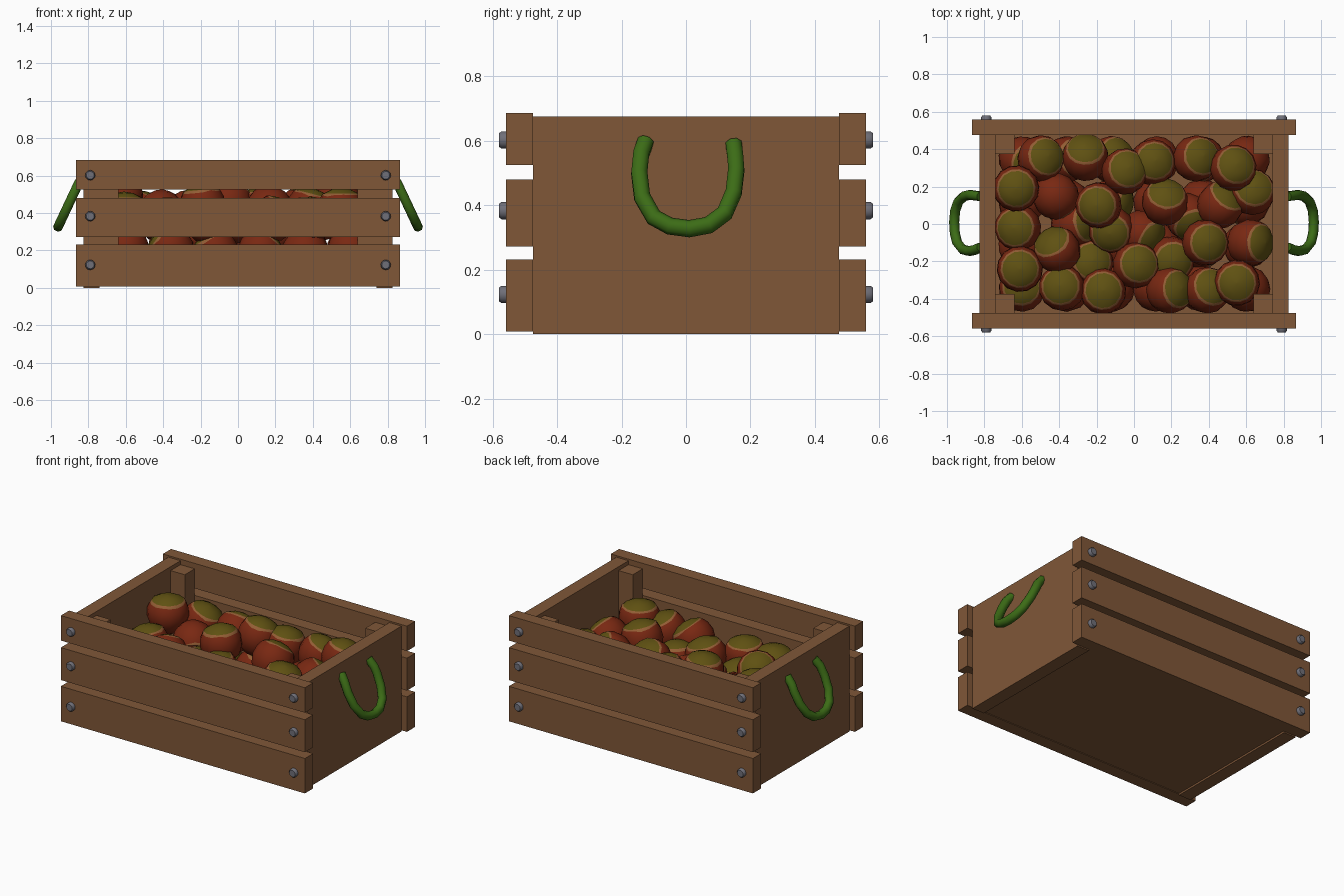
import bpy, bmesh, math, random
from mathutils import Vector, Matrix

if "Cube" in bpy.data.objects:
    bpy.data.objects.remove(bpy.data.objects["Cube"])

random.seed(4)

def material(name, rgb):
    m = bpy.data.materials.new(name)
    m.diffuse_color = (*rgb, 1)
    m.use_nodes = True
    m.node_tree.nodes["Principled BSDF"].inputs["Base Color"].default_value = m.diffuse_color
    return m

WOOD = material("wood", (0.215, 0.095, 0.039))
SHELL = material("red_shell", (0.19, 0.021, 0.006))
RIM = material("tan_rim", (0.29, 0.11, 0.035))
CAP = material("olive_cap", (0.115, 0.082, 0.006))
GREEN = material("green_rope", (0.045, 0.15, 0.008))
STEEL = material("grey_steel", (0.16, 0.16, 0.19))

def finish(name, bm, mats, smooth=None):
    bmesh.ops.recalc_face_normals(bm, faces=bm.faces)
    me = bpy.data.meshes.new(name)
    bm.to_mesh(me)
    bm.free()
    for m in mats:
        me.materials.append(m)
    ob = bpy.data.objects.new(name, me)
    bpy.context.collection.objects.link(ob)
    if smooth:
        bpy.ops.object.select_all(action='DESELECT')
        ob.select_set(True)
        bpy.context.view_layer.objects.active = ob
        bpy.ops.object.shade_smooth_by_angle(angle=math.radians(smooth))
    return ob

def box(name, x, y, z):
    bm = bmesh.new()
    size = [b - a for a, b in (x, y, z)]
    mid = [(a + b) / 2 for a, b in (x, y, z)]
    bmesh.ops.create_cube(bm, size=1, matrix=Matrix.Translation(mid) @ Matrix.Diagonal((*size, 1)))
    return finish(name, bm, [WOOD])

def span(s, a, b):
    return tuple(sorted((s * a, s * b)))

def lathe(bm, rings, sides, mat, wobble=None):
    """Revolve (radius, height) rings about z; the ends are closed with poles or caps."""
    loops = []
    for i, (r, h) in enumerate(rings):
        loop = []
        for k in range(sides):
            a = 2 * math.pi * k / sides
            w = wobble(i) if wobble else 0
            loop.append(bm.verts.new(mat @ Vector((r * math.cos(a), r * math.sin(a), h + w))))
        loops.append(loop)
    bands = [[bm.faces.new(loops[0])]]
    for a, b in zip(loops, loops[1:]):
        bands.append([bm.faces.new((a[k], a[(k + 1) % sides], b[(k + 1) % sides], b[k]))
                      for k in range(sides)])
    bands.append([bm.faces.new(loops[-1])])
    return bands

# Crate boards
box("floor_board", (-0.74, 0.74), (-0.475, 0.475), (0.012, 0.06))
for sx, side in ((-1, "left"), (1, "right")):
    box(side + "_end_panel", span(sx, 0.74, 0.826), (-0.475, 0.475), (0, 0.675))
    for sy, end in ((-1, "front"), (1, "back")):
        box(f"{end}_{side}_post", span(sx, 0.64, 0.74), span(sy, 0.375, 0.475), (0.06, 0.65))
for sy, end in ((-1, "front"), (1, "back")):
    for level, z in (("bottom", (0.008, 0.232)), ("middle", (0.272, 0.48)), ("top", (0.525, 0.685))):
        box(f"{end}_{level}_slat", (-0.865, 0.865), span(sy, 0.475, 0.558), z)

# Domed bolts at the slat ends
for sy, end in ((-1, "front"), (1, "back")):
    bm = bmesh.new()
    for x in (-0.79, 0.79):
        for z in (0.123, 0.383, 0.602):
            mat = Matrix.Translation((x, sy * 0.55, z)) @ Matrix.Rotation(-sy * math.pi / 2, 4, 'X')
            lathe(bm, [(0.027, 0), (0.027, 0.022), (0.021, 0.03)], 12, mat)
    finish(end + "_bolts", bm, [STEEL], 40)

# Rope handles: U-shaped tubes leaning outwards
path = [(-0.125, 0.598), (-0.139, 0.56), (-0.145, 0.5), (-0.136, 0.425), (-0.1, 0.362), (-0.05, 0.335),
        (0.01, 0.327), (0.07, 0.338), (0.12, 0.375), (0.148, 0.44), (0.156, 0.51), (0.153, 0.55), (0.148, 0.59)]
for sx, side in ((-1, "left"), (1, "right")):
    cu = bpy.data.curves.new(side + "_handle", 'CURVE')
    cu.dimensions = '3D'
    cu.bevel_depth = 0.027
    cu.bevel_resolution = 2
    cu.use_fill_caps = True
    sp = cu.splines.new('POLY')
    sp.points.add(len(path) - 1)
    for i, (p, (y, z)) in enumerate(zip(sp.points, path)):
        x = 0.82 if i in (0, len(path) - 1) else 0.845 + (0.575 - z) * 0.47
        p.co = (sx * x, y, z, 1)
    cu.materials.append(GREEN)
    ob = bpy.data.objects.new(side + "_handle", cu)
    bpy.context.collection.objects.link(ob)
    bpy.ops.object.select_all(action='DESELECT')
    ob.select_set(True)
    bpy.context.view_layer.objects.active = ob
    bpy.ops.object.convert(target='MESH')
    bpy.ops.object.shade_smooth_by_angle(angle=math.radians(60))

# Nuts: rounded shell, ragged tan rim and flattened olive cap
PROFILE = [(0.03, -1), (0.5, -0.88), (0.85, -0.55), (1, -0.1), (0.97, 0.3), (0.84, 0.59),
           (0.76, 0.68), (0.4, 0.86), (0.03, 0.92)]

def nut(name, pos, axis, r=0.124):
    axis = Vector(axis).normalized()
    mat = (Matrix.Translation(pos) @ axis.to_track_quat('Z', 'Y').to_matrix().to_4x4()
           @ Matrix.Rotation(random.uniform(0, 6), 4, 'Z') @ Matrix.Scale(r, 4))
    bm = bmesh.new()
    bands = lathe(bm, PROFILE, 14, mat,
                  lambda i: random.uniform(-0.05, 0.05) if i == 5 else 0)
    for i, band in enumerate(bands):
        for f in band:
            f.material_index = 0 if i < 6 else 1 if i == 6 else 2
    finish(name, bm, [SHELL, RIM, CAP], 60)

# Top nuts: x, y, z, then sideways lean of the cap (x, y)
TOP = [(-0.63, 0.19, 0.48, 0, 0), (-0.5, 0.35, 0.4, 0.4, 0.15), (-0.26, 0.355, 0.4, 0, 0.6),
       (-0.05, 0.28, 0.455, 0.2, 0.2), (0.1, 0.33, 0.415, 0.15, 0.1), (0.33, 0.35, 0.41, 0.4, 0.15),
       (0.53, 0.3, 0.46, 0.2, 0.2), (-0.42, 0.15, 0.37, 0.6, -0.6), (-0.19, 0.1, 0.44, -0.1, 0),
       (0.165, 0.117, 0.42, 0.1, 0.6), (0.46, 0.1, 0.38, 0.5, 0.65), (0.63, 0.17, 0.37, 0.15, 0.3),
       (-0.62, -0.02, 0.37, -0.2, 0), (-0.41, -0.14, 0.4, -0.4, 0.6), (-0.12, -0.03, 0.33, -0.1, -0.2),
       (0.38, -0.1, 0.42, 0.25, 0), (0.62, -0.1, 0.36, 0.75, 0), (-0.61, -0.24, 0.4, 0, 0),
       (-0.385, -0.34, 0.37, -0.1, 0.1), (-0.165, -0.36, 0.36, 0, 0.05), (0.01, -0.22, 0.36, 0.2, 0.1),
       (0.2, -0.19, 0.3, 0.15, -0.1), (0.19, -0.355, 0.37, 0.6, 0.1), (0.39, -0.355, 0.37, 0.35, 0.25),
       (0.55, -0.315, 0.42, 0, 0), (-0.235, -0.21, 0.29, 0.15, 0.15), (0.04, -0.05, 0.29, 0.7, -0.4),
       (0.29, 0.04, 0.3, 0.3, -0.6), (-0.32, 0.0, 0.29, 0.8, 0.1)]
for i, (x, y, z, ax, ay) in enumerate(TOP):
    az = math.sqrt(max(0, 1 - ax * ax - ay * ay))
    nut(f"top_nut_{i + 1}", (x, y, z), (ax, ay, -0.6 if i == 7 else az))

# Hidden lower layer of nuts
for i in range(6):
    for j in range(4):
        pos = (-0.6 + 0.24 * i, -0.345 + 0.23 * j, 0.185 + random.uniform(0, 0.025))
        nut(f"lower_nut_{i * 4 + j + 1}", pos,
            (random.uniform(-1, 1), random.uniform(-0.3, 0.3), random.uniform(-1, 1)))
